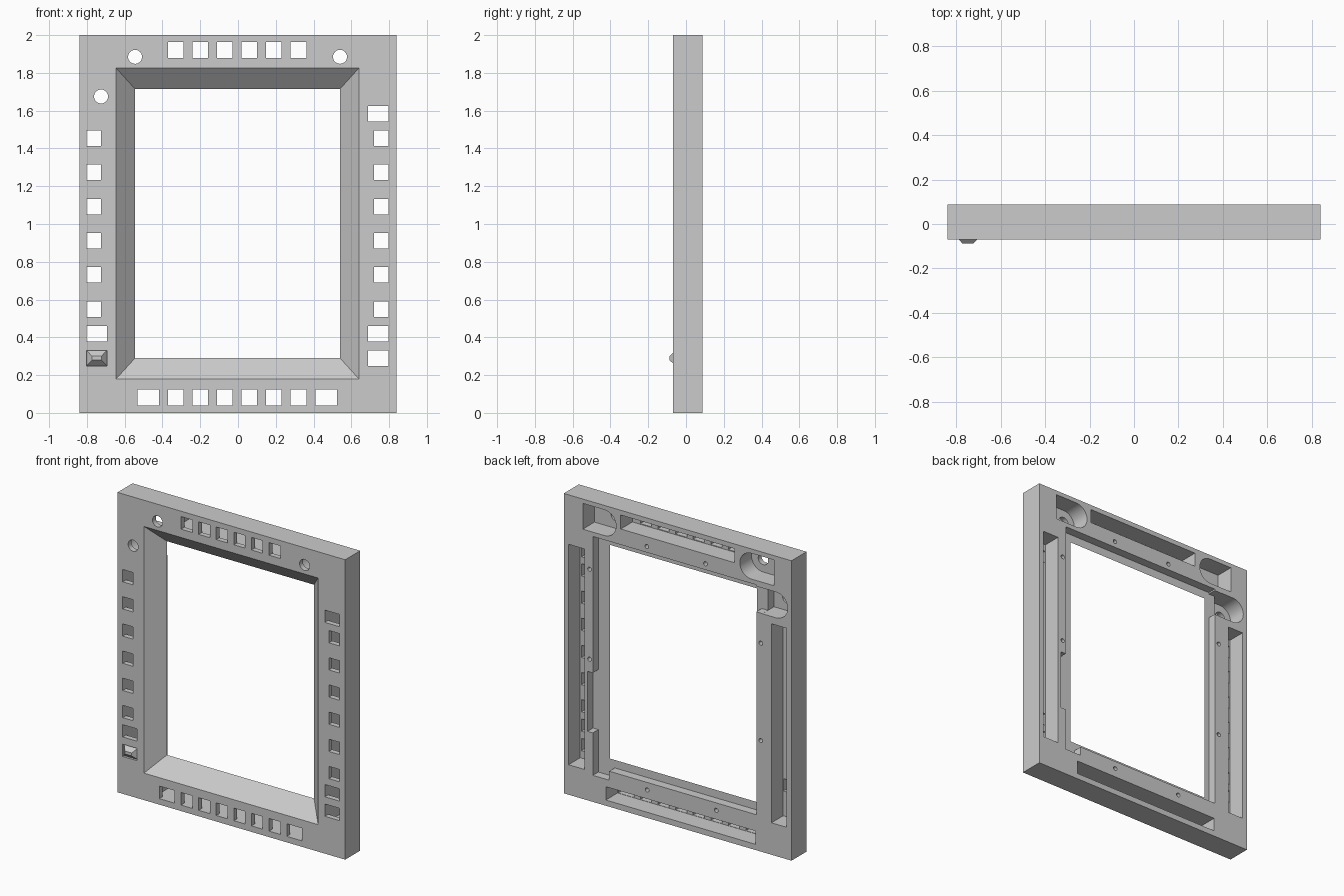
import bpy, bmesh, math

FRONT, BACK, FLOOR, LEDGE = -0.07, 0.088, -0.035, 0.03
BEYOND = 0.15

cube = bpy.data.objects.get("Cube")
if cube:
    bpy.data.objects.remove(cube, do_unlink=True)

grey = bpy.data.materials.new("plain grey")
grey.use_nodes = True
grey.diffuse_color = (0.6, 0.6, 0.6, 1)
grey.node_tree.nodes["Principled BSDF"].inputs["Base Color"].default_value = (0.6, 0.6, 0.6, 1)


def rect(x0, x1, z0, z1):
    return [(x0, z0), (x1, z0), (x1, z1), (x0, z1)]


def centred(x, z, w, h):
    return rect(x - w / 2, x + w / 2, z - h / 2, z + h / 2)


def disc(x, z, r, n=32):
    return [(x + r * math.cos(math.tau * i / n), z + r * math.sin(math.tau * i / n)) for i in range(n)]


def d_shape(x, z, r, flat_x, n=16):
    """Half disc around (x, z) whose straight end reaches flat_x."""
    side = 1 if flat_x < x else -1
    angles = [math.pi * (i / n - 0.5) for i in range(n + 1)]
    arc = [(x + side * r * math.cos(a), z + r * math.sin(a)) for a in angles]
    return arc + [(flat_x, z + r), (flat_x, z - r)]


def solid(name, lofts):
    """Each loft joins an outline at y0 to a matching outline at y1."""
    bm = bmesh.new()
    for a, y0, b, y1 in lofts:
        va = [bm.verts.new((x, y0, z)) for x, z in a]
        vb = [bm.verts.new((x, y1, z)) for x, z in b]
        bm.faces.new(va)
        bm.faces.new(vb[::-1])
        for i in range(len(a)):
            j = (i + 1) % len(a)
            bm.faces.new((va[j], va[i], vb[i], vb[j]))
    bmesh.ops.recalc_face_normals(bm, faces=bm.faces)
    mesh = bpy.data.meshes.new(name)
    bm.to_mesh(mesh)
    bm.free()
    mesh.materials.append(grey)
    obj = bpy.data.objects.new(name, mesh)
    bpy.context.scene.collection.objects.link(obj)
    return obj


def activate(obj):
    bpy.ops.object.select_all(action='DESELECT')
    obj.select_set(True)
    bpy.context.view_layer.objects.active = obj


def cut(target, outlines, y0, y1):
    carve(target, [(o, y0, o, y1) for o in outlines])


def carve(target, lofts):
    cutter = solid("cutter", lofts)
    cutter.hide_render = True
    mod = target.modifiers.new("cut", 'BOOLEAN')
    mod.operation = 'DIFFERENCE'
    mod.solver = 'EXACT'
    mod.object = cutter
    activate(target)
    bpy.ops.object.modifier_apply(modifier=mod.name)
    bpy.data.objects.remove(cutter, do_unlink=True)


outer = rect(-0.84, 0.84, 0, 2)
frame = solid("bezel_frame", [(outer, FRONT, outer, BACK)])

# Sloped display opening, carried a little past both ends
near, far = rect(-0.645, 0.64, 0.18, 1.825), rect(-0.545, 0.54, 0.29, 1.715)


def slope(t):
    return [(a + (c - a) * t, b + (d - b) * t) for (a, b), (c, d) in zip(near, far)]


carve(frame, [(slope(-0.2), FRONT - 0.02, slope(1.1), LEDGE + 0.01)])

# Display pocket in the back, then its side notch, corner notch and link
cut(frame, [rect(-0.58, 0.626, 0.237, 1.77)], LEDGE, BEYOND)
cut(frame, [rect(0.6, 0.665, 0.46, 0.86), rect(0.505, 0.626, 0.177, 0.25),
            rect(-0.64, -0.57, 1.59, 1.76)], LEDGE, BEYOND)

# Long channels behind the rows of windows
cut(frame, [rect(0.688, 0.805, 0.2, 1.67), rect(-0.805, -0.692, 0.213, 1.54),
            rect(-0.42, 0.42, 1.875, 1.968), rect(-0.575, 0.53, 0.038, 0.127)], FLOOR, BEYOND)

# Recesses and through holes for the three knobs
knobs = [(-0.545, 1.885, -0.71), (0.54, 1.885, 0.70), (-0.725, 1.675, -0.625)]
cut(frame, [d_shape(x, z, 0.086, flat) for x, z, flat in knobs], FLOOR, BEYOND)
cut(frame, [disc(x, z, 0.037) for x, z, flat in knobs], -BEYOND, 0)

# Button windows along all four sides
windows = []
for i in range(6):
    z = 0.549 + 0.1812 * i
    x = -0.33 + 0.13 * i
    windows += [centred(-0.763, z, 0.077, 0.082), centred(0.758, z, 0.077, 0.082)]
    windows += [centred(x, 1.922, 0.083, 0.084), centred(x, 0.082, 0.083, 0.084)]
windows += [centred(0.743, z, 0.107, 0.082) for z in (0.29, 0.42, 1.583)]
windows += [centred(-0.748, z, 0.107, 0.082) for z in (0.29, 0.42)]
windows += [centred(x, 0.082, 0.114, 0.084) for x in (-0.475, 0.466)]
cut(frame, windows, -BEYOND, 0)

# Screw holes in the back
screws = [(0.65, 1.545), (0.65, 0.945), (-0.613, 1.39), (-0.613, 0.74),
          (0.228, 1.81), (-0.205, 1.81), (0.225, 0.187), (-0.285, 0.187)]
cut(frame, [disc(x, z, 0.014, 16) for x, z in screws], 0.045, BEYOND)

# Raised rocker button filling the lowest window
base = centred(-0.748, 0.29, 0.107, 0.082)
tip = centred(-0.748, 0.29, 0.05, 0.02)
button = solid("rocker_button", [(base, -0.055, tip, -0.088), (base, FLOOR, base, -0.055)])

for obj in (frame, button):
    activate(obj)
    bpy.ops.object.shade_smooth_by_angle(angle=math.radians(30))
